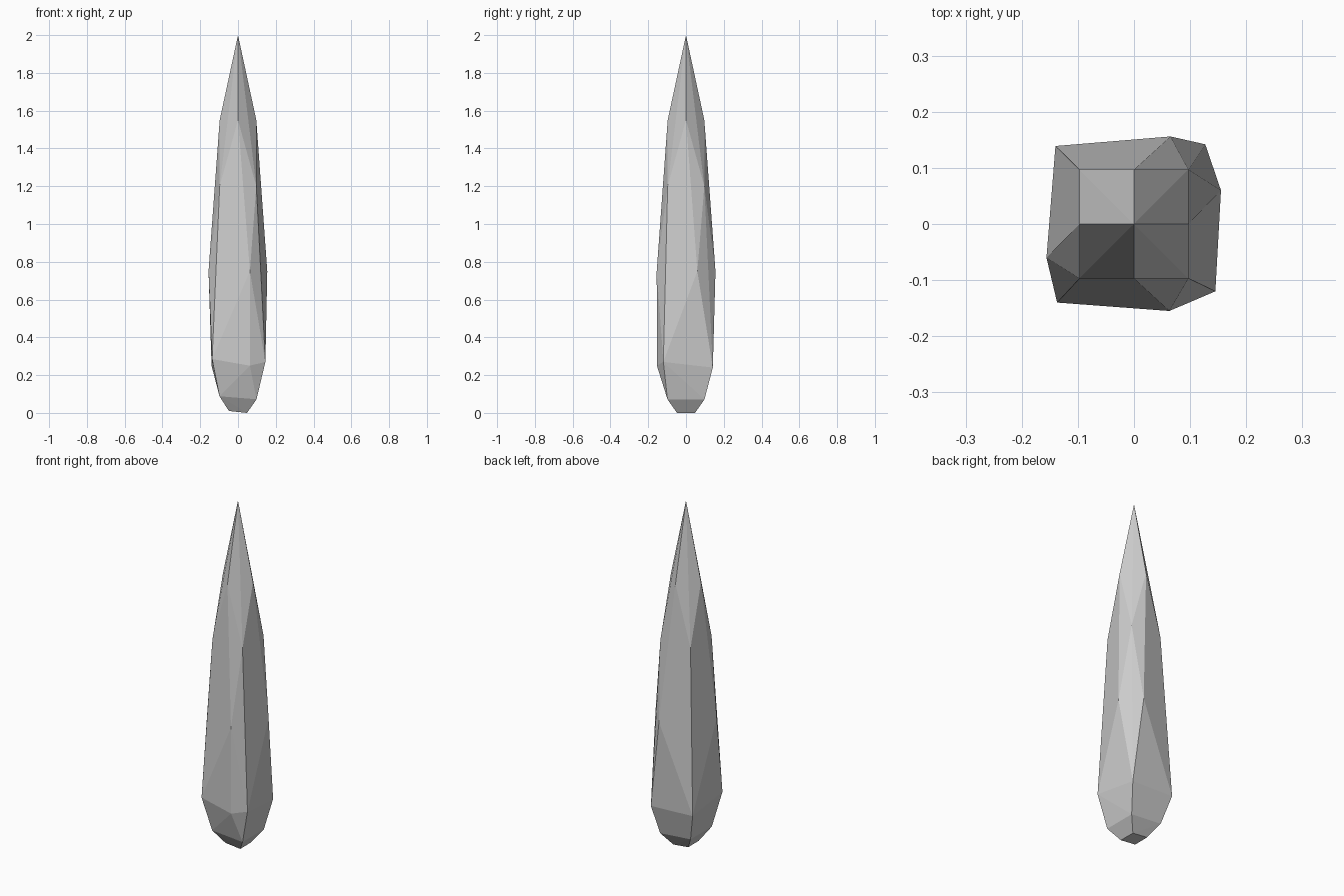
import bpy, bmesh

if "Cube" in bpy.data.objects:
    bpy.data.objects.remove(bpy.data.objects["Cube"])

bm = bmesh.new()
points = [(0, 0, 2)]

# Pyramid tip: four edge points and four lower corners
a = 0.097
points += [(a, 0, 1.55), (-a, 0, 1.55), (0, a, 1.55), (0, -a, 1.55)]
signs = [(sx, sy) for sx in (-1, 1) for sy in (-1, 1)]
points += [(sx * a, sy * a, 1.2) for sx, sy in signs]

# Widest facet points, one per side
points += [(0.063, -0.155, 0.75), (0.155, 0.06, 0.75),
           (0.065, 0.156, 0.75), (-0.156, -0.06, 0.75)]

# Irregular lower girdle
points += [(0.145, -0.12, 0.27), (0.127, 0.142, 0.24), (-0.14, 0.139, 0.25),
           (-0.137, -0.14, 0.285), (0.063, -0.154, 0.25)]

# Tapered base
points += [(sx * 0.098, sy * 0.098, 0.08 - 0.008 * sx) for sx, sy in signs]
points += [(sx * 0.048, sy * 0.048, 0.005 - 0.005 * sx) for sx, sy in signs]

# Convex faceted shard through all points
for p in points:
    bm.verts.new(p)
hull = bmesh.ops.convex_hull(bm, input=bm.verts[:])
bmesh.ops.delete(bm, geom=[v for v in bm.verts if not v.link_faces], context='VERTS')
bmesh.ops.dissolve_limit(bm, angle_limit=0.02, verts=bm.verts[:], edges=bm.edges[:])
bmesh.ops.recalc_face_normals(bm, faces=bm.faces[:])

mesh = bpy.data.meshes.new("crystal_shard")
bm.to_mesh(mesh)
bm.free()
obj = bpy.data.objects.new("crystal_shard", mesh)
bpy.context.collection.objects.link(obj)
